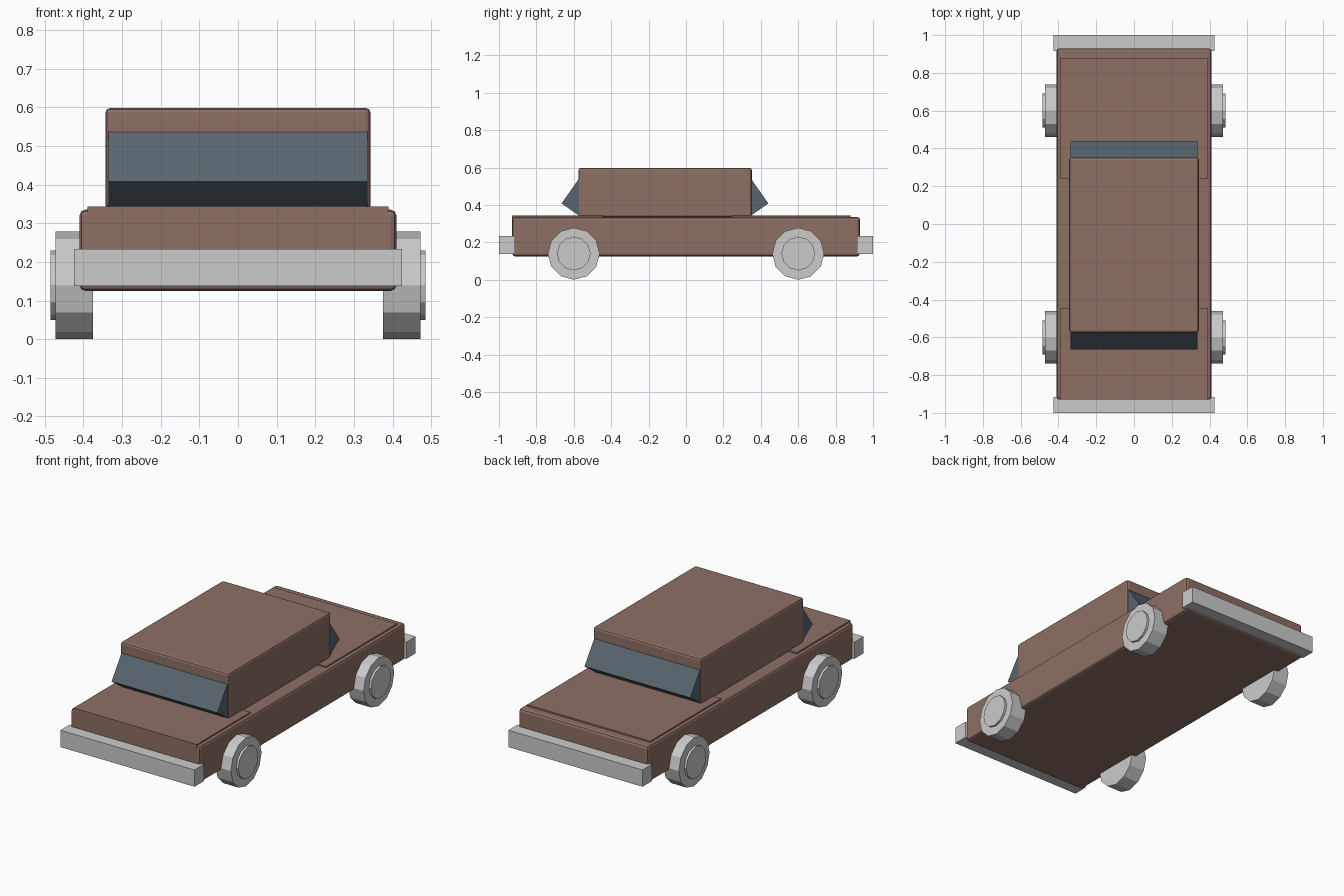
import bpy, math
from mathutils import Matrix

if "Cube" in bpy.data.objects:
    bpy.data.objects.remove(bpy.data.objects["Cube"])


def material(name, rgb):
    m = bpy.data.materials.new(name)
    m.diffuse_color = (*rgb, 1)
    m.use_nodes = True
    m.node_tree.nodes["Principled BSDF"].inputs["Base Color"].default_value = m.diffuse_color
    return m


brown = material("brown_paint", (0.27, 0.16, 0.13))
glass = material("dark_glass", (0.10, 0.13, 0.16))


def box(name, lo, hi, mat=None, bevel=0):
    centre = [(a + b) / 2 for a, b in zip(lo, hi)]
    bpy.ops.mesh.primitive_cube_add(size=1, location=centre)
    ob = bpy.context.object
    ob.name = name
    ob.data.transform(Matrix.Diagonal([b - a for a, b in zip(lo, hi)] + [1]))
    if mat:
        ob.data.materials.append(mat)
    if bevel:
        mod = ob.modifiers.new("Bevel", 'BEVEL')
        mod.width = bevel
        mod.segments = 2
    return ob


def disc(name, radius, x0, x1, y, z, sides):
    # flat-sided cylinder with its axle along x
    bpy.ops.mesh.primitive_cylinder_add(
        vertices=sides, radius=radius, depth=abs(x1 - x0),
        location=((x0 + x1) / 2, y, z), rotation=(0, math.pi / 2, 0))
    bpy.context.object.name = name


# Body and cabin
box("body", (-0.41, -0.93, 0.125), (0.41, 0.93, 0.335), brown, 0.015)
box("cabin", (-0.343, -0.575, 0.335), (0.343, 0.352, 0.598), brown, 0.012)

# Thin raised lids on the two decks
box("front_lid", (-0.39, -0.93, 0.32), (0.39, -0.445, 0.343), brown)
box("rear_lid", (-0.39, 0.24, 0.32), (0.39, 0.88, 0.343), brown)

# Tilted glass blocks, half sunk into the cabin ends
TILT = math.radians(35)
for name, s, apex_y in (("windshield", -1, -0.665), ("rear_window", 1, 0.44)):
    ob = box(name, (-0.335, -0.06, -0.10), (0.335, 0.06, 0.10), glass)
    # lower outer corner of the block sits at the apex
    turn = Matrix.Rotation(s * TILT, 4, 'X')
    corner = turn @ Matrix.Translation((0, s * 0.06, -0.10))
    off = corner.translation
    ob.rotation_euler.x = s * TILT
    ob.location = (0, apex_y - off.y, 0.408 - off.z)

# Bumpers
box("front_bumper", (-0.425, -1.0, 0.137), (0.425, -0.915, 0.233))
box("rear_bumper", (-0.425, 0.915, 0.137), (0.425, 1.0, 0.233))

# Wheels and hubcaps
for side, s in (("left", -1), ("right", 1)):
    for end, y in (("front", -0.6), ("rear", 0.6)):
        disc(f"{end}_{side}_wheel", 0.139, s * 0.375, s * 0.472, y, 0.139, 12)
        disc(f"{end}_{side}_hubcap", 0.09, s * 0.40, s * 0.485, y, 0.14, 12)
